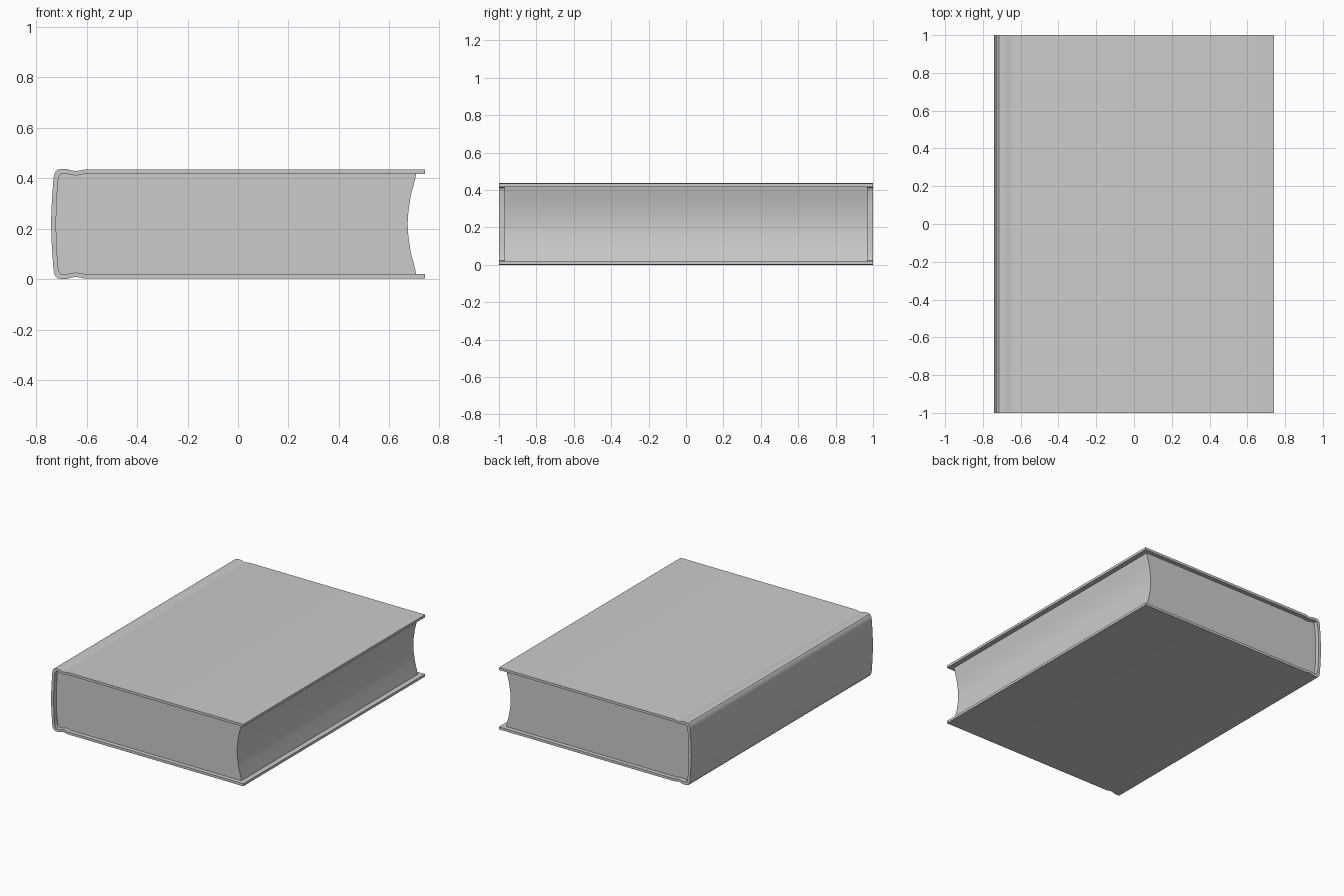
import bpy, math

if "Cube" in bpy.data.objects:
    bpy.data.objects.remove(bpy.data.objects["Cube"])

MID = 0.2185  # half height of the book

# Upper half profiles (x, height above middle), from fore-edge to spine centre
OUTER = [(0.741, 0.2155), (-0.610, 0.2155), (-0.625, 0.2125), (-0.643, 0.2095),
         (-0.660, 0.2125), (-0.678, 0.2175), (-0.700, 0.2185), (-0.716, 0.2150),
         (-0.726, 0.2030), (-0.731, 0.1800), (-0.737, 0.1000), (-0.741, 0.0)]
INNER = [(0.741, 0.1980), (-0.610, 0.1980), (-0.626, 0.1945), (-0.643, 0.1920),
         (-0.659, 0.1945), (-0.674, 0.1985), (-0.692, 0.2000), (-0.702, 0.1975),
         (-0.708, 0.1900), (-0.712, 0.1750), (-0.718, 0.1000), (-0.721, 0.0)]
FORE_EDGE = [(0.706, 0.1980), (0.700, 0.1700), (0.685, 0.1150), (0.675, 0.0500), (0.672, 0.0)]


def mirrored(half):
    """Complete a half profile whose last point lies on the middle line."""
    return half + [(x, -h) for x, h in reversed(half[:-1])]


def make_object(name, rings, faces):
    verts = [(x, y, MID + h) for y, ring in rings for x, h in ring]
    mesh = bpy.data.meshes.new(name)
    mesh.from_pydata(verts, [], faces)
    mesh.update()
    ob = bpy.data.objects.new(name, mesh)
    bpy.context.collection.objects.link(ob)
    bpy.ops.object.select_all(action='DESELECT')
    ob.select_set(True)
    bpy.context.view_layer.objects.active = ob
    bpy.ops.object.mode_set(mode='EDIT')
    bpy.ops.mesh.select_all(action='SELECT')
    bpy.ops.mesh.normals_make_consistent(inside=False)
    bpy.ops.object.mode_set(mode='OBJECT')
    bpy.ops.object.shade_smooth_by_angle(angle=math.radians(35))
    return ob


def sides(n):
    return [(i, (i + 1) % n, n + (i + 1) % n, n + i) for i in range(n)]


# Hard cover: boards, hinge grooves and rounded spine in one wrapped sheet
outer, inner = mirrored(OUTER), mirrored(INNER)
k = len(outer)
ring = outer + inner[::-1]
n = 2 * k
caps = [(s + i, s + i + 1, s + n - 2 - i, s + n - 1 - i) for s in (0, n) for i in range(k - 1)]
make_object("cover", [(-1.0, ring), (1.0, ring)], sides(n) + caps)

# Page block: fills the cover, set back at head and tail, hollow fore-edge
ring = mirrored(INNER)[1:-1] + mirrored(FORE_EDGE)[::-1]
n = len(ring)
make_object("page_block", [(-0.97, ring), (0.97, ring)],
            sides(n) + [tuple(range(n)), tuple(range(n, 2 * n))])
